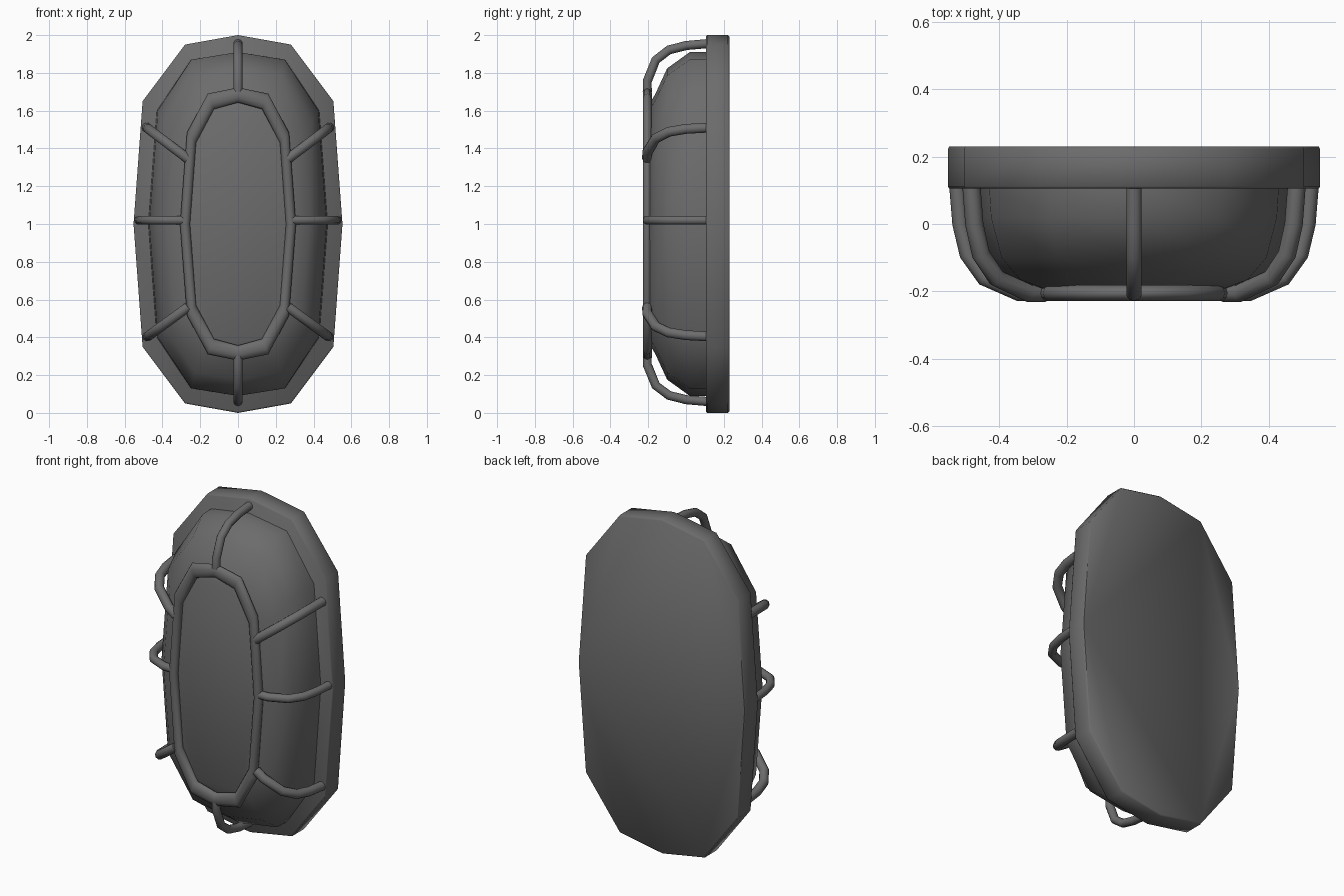
import bpy
import bmesh
import math
from mathutils import Vector

cube = bpy.data.objects.get("Cube")
if cube:
    bpy.data.objects.remove(cube, do_unlink=True)

grey = bpy.data.materials.new("dark grey")
grey.use_nodes = True
colour = (0.15, 0.15, 0.15, 1)
grey.diffuse_color = colour
grey.node_tree.nodes["Principled BSDF"].inputs["Base Color"].default_value = colour

MID = 1.0  # height of the lamp centre
SIDES = 10  # sides of the guard tubes


def outline(quarter):
    """Mirror a quarter outline (top to side) into a closed twelve-sided loop."""
    half = quarter + [(x, -z) for x, z in reversed(quarter[:-1])]
    return half + [(-x, z) for x, z in reversed(half[1:-1])]


def skin(name, loops, closed=False, angle=60):
    """Bridge equal-length loops of points, with end caps unless closed."""
    bm = bmesh.new()
    rows = [[bm.verts.new(p) for p in loop] for loop in loops]
    pairs = list(zip(rows, rows[1:]))
    if closed:
        pairs.append((rows[-1], rows[0]))
    else:
        bm.faces.new(rows[0])
        bm.faces.new(rows[-1])
    for a, b in pairs:
        for i in range(len(a)):
            j = (i + 1) % len(a)
            bm.faces.new((a[i], a[j], b[j], b[i]))
    bmesh.ops.recalc_face_normals(bm, faces=bm.faces)
    mesh = bpy.data.meshes.new(name)
    bm.to_mesh(mesh)
    bm.free()
    obj = bpy.data.objects.new(name, mesh)
    bpy.context.collection.objects.link(obj)
    mesh.materials.append(grey)
    bpy.ops.object.select_all(action="DESELECT")
    obj.select_set(True)
    bpy.context.view_layer.objects.active = obj
    bpy.ops.object.shade_smooth_by_angle(angle=math.radians(angle))


# Back plate with slightly softened rims
plate = outline([(0, 1.0), (0.28, 0.95), (0.505, 0.65), (0.553, 0)])
plate_steps = [(0.105, 0.992), (0.112, 1.0), (0.222, 1.0), (0.23, 0.992)]
skin("back_plate", [[(x * s, y, MID + z * s) for x, z in plate] for y, s in plate_steps])

# Front guard ring with an oval section, wider at the ends than at the sides
outer = outline([(0, 0.723), (0.16, 0.69), (0.27, 0.485), (0.307, 0)])
inner = outline([(0, 0.643), (0.127, 0.608), (0.222, 0.43), (0.254, 0)])
ring = [((a + c) / 2, (b + d) / 2) for (a, b), (c, d) in zip(outer, inner)]
ring_loops = []
for (ox, oz), (mx, mz) in zip(outer, ring):
    loop = []
    for k in range(SIDES):
        a = math.tau * k / SIDES
        loop.append((mx + (ox - mx) * math.cos(a), -0.205 + 0.025 * math.sin(a),
                     MID + mz + (oz - mz) * math.cos(a)))
    ring_loops.append(loop)
skin("guard_ring", ring_loops, closed=True)

# Lamp cover, blending from its wide base to the ring, fuller at the sides
base = outline([(0, 0.91), (0.25, 0.87), (0.43, 0.6), (0.475, 0)])
cover_steps = [(0.11, 0, 0), (0.02, 0.03, 0), (-0.1, 0.2, 0.38),
               (-0.165, 0.5, 1.0), (-0.2, 1.0, 1.25)]
skin("lamp_cover", [
    [(bx + (rx - bx) * tx, y, MID + bz + (rz - bz) * tz)
     for (bx, bz), (rx, rz) in zip(base, ring)]
    for y, tx, tz in cover_steps])

# Bent guard bars: fraction of the way from plate to ring, and depth
bend = [(0, 0.115), (0.04, 0), (0.13, -0.09), (0.34, -0.16), (0.78, -0.205), (1, -0.205)]


def guard_bar(name, start, end, radius=0.024):
    """Round bar swept along the bend, from the plate to the ring."""
    s, e = Vector((start[0], 0, start[1])), Vector((end[0], 0, end[1]))
    path = [s.lerp(e, t) + Vector((0, y, 0)) for t, y in bend]
    side = (e - s).cross(Vector((0, 1, 0))).normalized()
    loops = []
    for i, p in enumerate(path):
        before, after = path[max(i - 1, 0)], path[min(i + 1, len(path) - 1)]
        across = (after - before).cross(side).normalized()
        angles = [math.tau * k / SIDES for k in range(SIDES)]
        loops.append([p + radius * (across * math.cos(a) + side * math.sin(a))
                      for a in angles])
    skin(name, loops)


guard_bar("top_guard_bar", (0, 1.955), (0, 1.7))
guard_bar("bottom_guard_bar", (0, 0.06), (0, 0.31))
for label, sign in (("left", 1), ("right", -1)):
    guard_bar(label + "_guard_bar", (0.525 * sign, 1.02), (0.29 * sign, 1.02))
    guard_bar(label + "_upper_guard_bar", (0.483 * sign, 1.51), (0.265 * sign, 1.345), 0.027)
    guard_bar(label + "_lower_guard_bar", (0.478 * sign, 0.405), (0.265 * sign, 0.56), 0.027)
